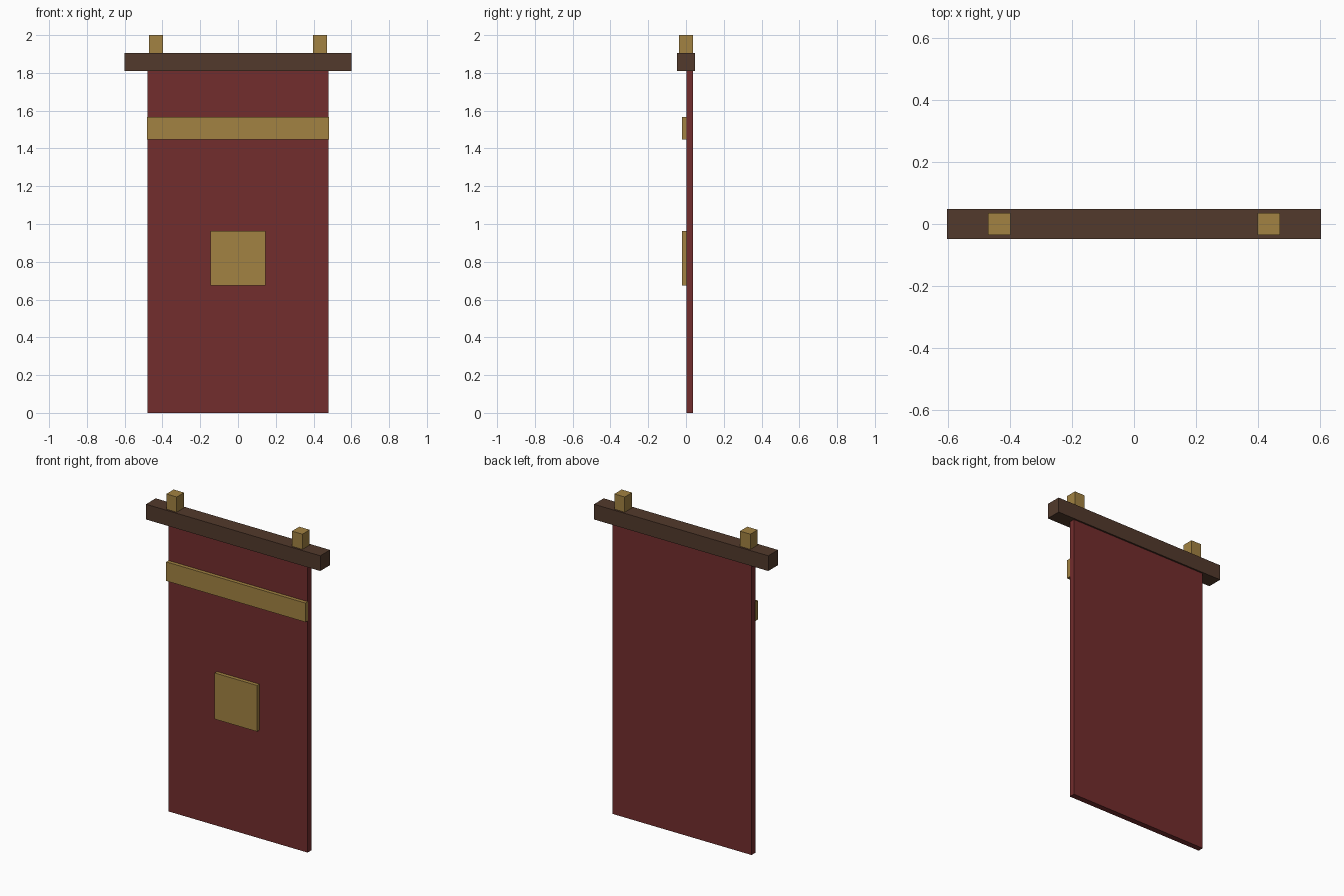
import bpy

cube = bpy.data.objects.get("Cube")
if cube:
    bpy.data.objects.remove(cube, do_unlink=True)


def material(name, rgb):
    mat = bpy.data.materials.new(name)
    mat.use_nodes = True
    mat.diffuse_color = (*rgb, 1)
    mat.node_tree.nodes["Principled BSDF"].inputs["Base Color"].default_value = (*rgb, 1)
    return mat


def box(name, mat, x, y, z):
    """Box spanning the (min, max) range on each axis."""
    spans = (x, y, z)
    bpy.ops.mesh.primitive_cube_add(size=1, location=[(a + b) / 2 for a, b in spans])
    obj = bpy.context.object
    obj.name = name
    obj.scale = [b - a for a, b in spans]
    bpy.ops.object.transform_apply(location=False, rotation=False, scale=True)
    obj.data.materials.append(mat)
    return obj


red = material("dark red cloth", (0.17, 0.026, 0.026))
gold = material("dull gold", (0.36, 0.223, 0.054))
wood = material("dark brown wood", (0.085, 0.042, 0.025))

# Hanging cloth and the beam that carries it
box("cloth", red, (-0.48, 0.48), (0.002, 0.038), (0, 1.815))
box("beam", wood, (-0.602, 0.602), (-0.048, 0.048), (1.81, 1.905))

# Raised gold trim on the front of the cloth
trim_depth = (-0.021, 0.003)
box("trim_band", gold, (-0.481, 0.481), trim_depth, (1.448, 1.567))
box("emblem_plate", gold, (-0.146, 0.146), trim_depth, (0.675, 0.963))

# Hanger blocks on top of the beam
for side, sign in (("left", 1), ("right", -1)):
    span = sorted((sign * 0.398, sign * 0.47))
    box(side + "_hanger_block", gold, span, (-0.036, 0.036), (1.9, 2.0))
